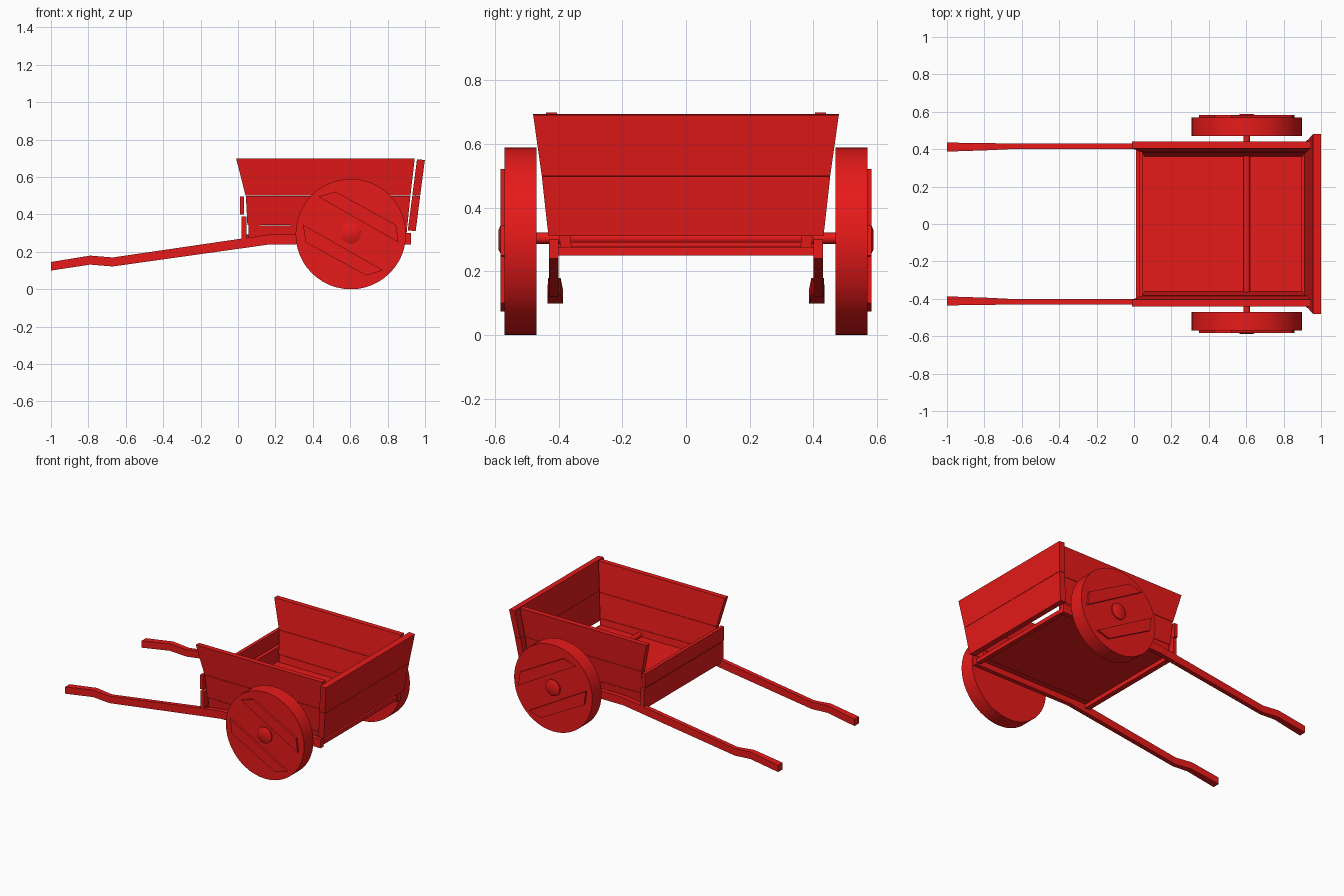
import bpy, bmesh
from math import radians, pi
from mathutils import Matrix

if "Cube" in bpy.data.objects:
    bpy.data.objects.remove(bpy.data.objects["Cube"])

red = bpy.data.materials.new("red paint")
red.diffuse_color = (0.8, 0.01, 0.01, 1)
red.use_nodes = True
red.node_tree.nodes["Principled BSDF"].inputs["Base Color"].default_value = red.diffuse_color


def finish(name, bm, smooth=False):
    bmesh.ops.recalc_face_normals(bm, faces=bm.faces)
    me = bpy.data.meshes.new(name)
    bm.to_mesh(me)
    bm.free()
    ob = bpy.data.objects.new(name, me)
    bpy.context.collection.objects.link(ob)
    me.materials.append(red)
    if smooth:
        bpy.ops.object.select_all(action='DESELECT')
        bpy.context.view_layer.objects.active = ob
        ob.select_set(True)
        bpy.ops.object.shade_smooth_by_angle(angle=radians(35))
    return ob


def loft(name, rings):
    """Join equal-length rings of points and cap both ends."""
    bm = bmesh.new()
    vs = [[bm.verts.new(p) for p in r] for r in rings]
    n = len(vs[0])
    for a, b in zip(vs, vs[1:]):
        for i in range(n):
            j = (i + 1) % n
            bm.faces.new((a[i], a[j], b[j], b[i]))
    bm.faces.new(vs[0])
    bm.faces.new(vs[-1])
    return finish(name, bm)


def box(name, x0, x1, y0, y1, z0, z1):
    return loft(name, [[(x, y0, z0), (x, y1, z0), (x, y1, z1), (x, y0, z1)] for x in (x0, x1)])


def disc(name, r, y0, y1, x, z, r2=None, n=32):
    bm = bmesh.new()
    bmesh.ops.create_cone(bm, cap_ends=True, segments=n, radius1=r,
                          radius2=r if r2 is None else r2, depth=abs(y1 - y0))
    turn = -pi / 2 if y1 > y0 else pi / 2
    bm.transform(Matrix.Translation((x, (y0 + y1) / 2, z)) @ Matrix.Rotation(turn, 4, 'X'))
    return finish(name, bm, True)


WX, WZ = 0.603, 0.298
upper_plank = [(.43, .495), (.52, .522), (.845, .345), (.858, .25)]
lower_plank = [(2 * WX - x, 2 * WZ - z) for x, z in upper_plank]

# side board outlines in x,z
side_upper = [(-.01, .70), (.945, .70), (.922, .502), (.04, .502)]
side_lower = [(.042, .50), (.922, .50), (.905, .335), (.05, .345)]
side_base = [(.055, .343), (.904, .333), (.90, .275), (.055, .275)]


def slant(z):
    return .395 + .045 * (z - .28) / .42


for s, side in ((-1, "front"), (1, "back")):
    # wheel with two raised planks and a domed hub
    disc(f"{side}_wheel", .295, s * .47, s * .57, WX, .295, n=48)
    for tag, pl in (("upper", upper_plank), ("lower", lower_plank)):
        loft(f"{side}_wheel_{tag}_plank", [[(x, s * y, z) for x, z in pl] for y in (.565, .583)])
    disc(f"{side}_hub", .055, s * .565, s * .578, WX, .30)
    disc(f"{side}_hub_dome", .055, s * .578, s * .589, WX, .30, r2=.03)

    # slanted side boards
    for tag, outline in (("upper", side_upper), ("lower", side_lower), ("base", side_base)):
        loft(f"{side}_{tag}_side_board",
             [[(x, s * (slant(z) - t), z) for x, z in outline] for t in (0, .035)])

    # shaft with a bent, widened hand grip: x, z low, z high, y inner, y outer
    path = [(-1, .10, .146, .387, .435), (-.79, .132, .18, .394, .433),
            (-.67, .122, .17, .40, .43), (.17, .24, .293, .40, .43), (.925, .24, .30, .40, .43)]
    loft(f"{side}_shaft", [[(x, s * a, lo), (x, s * b, lo), (x, s * b, hi), (x, s * a, hi)]
                           for x, lo, hi, a, b in path])

# axle and bed
disc("axle", .018, -.50, .50, WX, .304, n=16)
box("floor", .04, .895, -.385, .385, .278, .292)
box("fore_crossbar", .02, .055, -.405, .405, .25, .29)
box("rear_crossbar", .89, .92, -.405, .405, .25, .277)

# low wall at the shaft end
box("lower_end_board", .018, .045, -.428, .428, .26, .39)
box("upper_end_board", .01, .033, -.425, .425, .40, .495)

# leaning tailgate of two boards: z, x inner, half width
for name, rows in (("lower_tailgate", [(.315, .908, .432), (.502, .932, .453)]),
                   ("upper_tailgate", [(.504, .932, .453), (.695, .957, .48)])):
    loft(name, [[(x, -w, z), (x + .042, -w, z - .004), (x + .042, w, z - .004), (x, w, z)]
                for z, x, w in rows])
